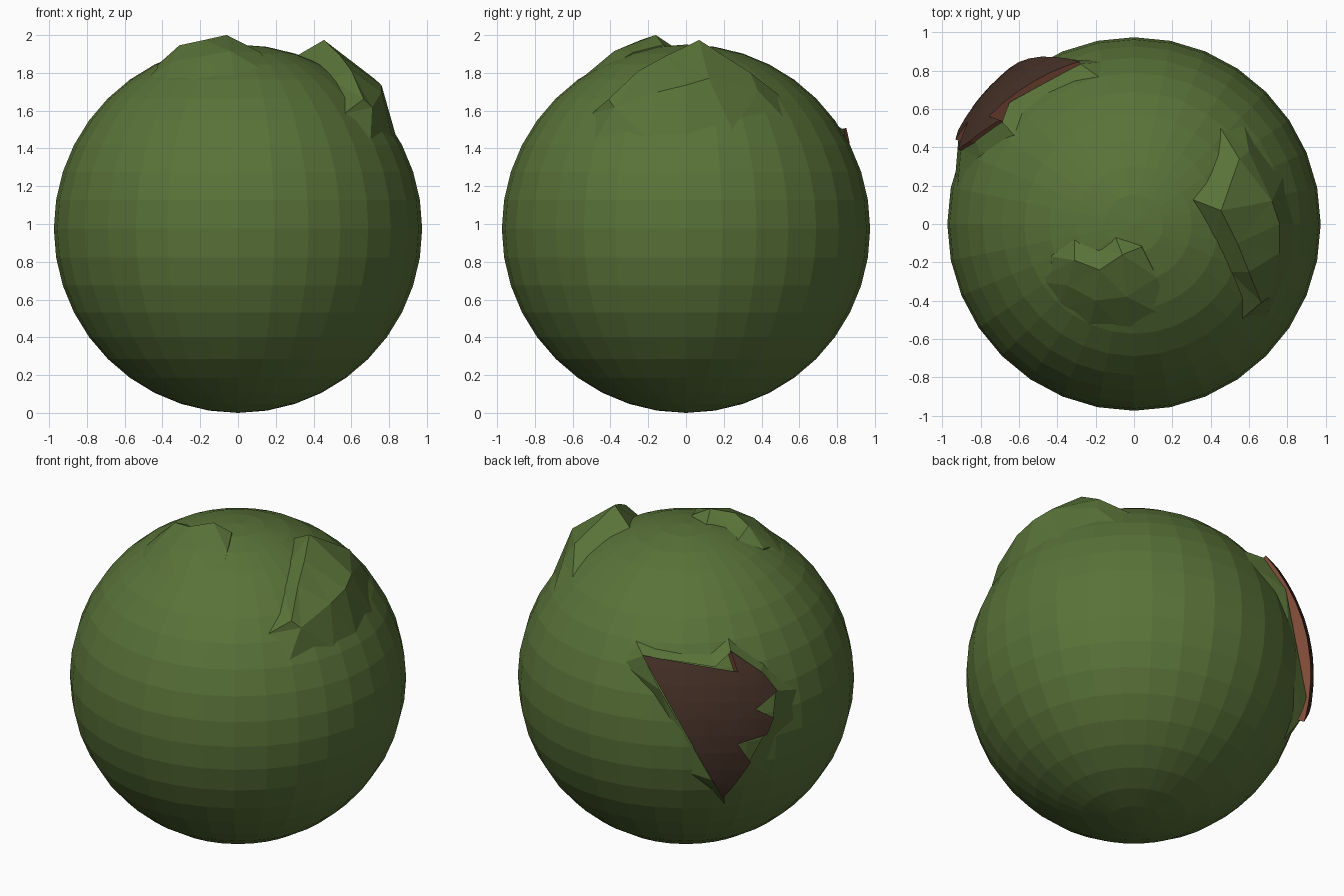
import bpy, bmesh, math
from mathutils import Vector

if "Cube" in bpy.data.objects:
    bpy.data.objects.remove(bpy.data.objects["Cube"])

C = Vector((0, 0, 0.975))
R = 0.975

def material(name, rgb):
    m = bpy.data.materials.new(name)
    m.diffuse_color = (*rgb, 1)
    m.use_nodes = True
    m.node_tree.nodes["Principled BSDF"].inputs["Base Color"].default_value = m.diffuse_color
    return m

GREEN = material("moss_green", (0.10, 0.17, 0.04))
BROWN = material("dark_brown", (0.06, 0.03, 0.02))
RUST = material("rust_edge", (0.24, 0.08, 0.045))

# Viewing frames: (right, up, out). Points are placed on a sphere of radius r.
TOP = (Vector((1, 0, 0)), Vector((0, 1, 0)), Vector((0, 0, 1)))
az, el = math.radians(35), math.radians(22)
right = Vector((-math.cos(az), -math.sin(az), 0))
out = Vector((-math.sin(az) * math.cos(el), math.cos(az) * math.cos(el), math.sin(el)))
PATCH = (right, out.cross(right), out)

def place(frame, a, b, r=0.966):
    return C + frame[0] * a + frame[1] * b + frame[2] * math.sqrt(r * r - a * a - b * b)

def finish(bm, name, mats):
    bm.normal_update()
    for f in bm.faces:
        if f.normal.dot(f.calc_center_median() - C) < -1e-4:
            f.normal_flip()
    me = bpy.data.meshes.new(name)
    bm.to_mesh(me)
    bm.free()
    ob = bpy.data.objects.new(name, me)
    bpy.context.collection.objects.link(ob)
    for m in mats:
        me.materials.append(m)
    return ob

def loft(name, frame, rows, closed=False):
    """Skin rows of points into one raised flap on the ball."""
    bm = bmesh.new()
    grid = [[bm.verts.new(place(frame, *p)) for p in row] for row in rows]
    n = len(grid[0])
    for lo, hi in zip(grid, grid[1:]):
        for i in range(n if closed else n - 1):
            j = (i + 1) % n
            bm.faces.new((lo[i], lo[j], hi[j], hi[i]))
    if not closed:
        for k in (0, -1):
            bm.faces.new([row[k] for row in grid])
    bmesh.ops.triangulate(bm, faces=bm.faces[:])
    return finish(bm, name, [GREEN])

# Main ball
bm = bmesh.new()
bmesh.ops.create_uvsphere(bm, u_segments=32, v_segments=20, radius=R)
bmesh.ops.translate(bm, verts=bm.verts[:], vec=C)
finish(bm, "ball", [GREEN])

# Large raised flap on the right: cliff foot, cliff edge, slope, slope foot
loft("side_flap", TOP, [
    [(.44, .52), (.30, .13), (.42, -.08), (.50, -.25), (.56, -.50)],
    [(.55, .34, 1.05), (.455, .07, 1.10), (.54, -.10, 1.07), (.60, -.25, 1.06), (.665, -.41, 1.04)],
    [(.60, .38, 1.02), (.72, .12, 1.08), (.76, 0, 1.075), (.76, -.15, 1.06), (.71, -.38, 1.03)],
    [(.57, .54), (.78, .25), (.84, 0), (.82, -.20), (.70, -.50)],
])

# Small jagged flap on the crown
loft("crown_flap", TOP, [
    [(-.43, -.16), (-.31, -.07), (-.18, -.13), (-.10, -.06), (.04, -.11)],
    [(-.43, -.17, .98), (-.31, -.19, 1.037), (-.18, -.24, 1.043), (-.06, -.16, 1.04), (.04, -.12, .982)],
    [(-.43, -.25, .982), (-.35, -.32, 1.005), (-.20, -.40, 1.015), (-.04, -.38, 1.015), (.12, -.28, .982)],
    [(-.50, -.30), (-.40, -.45), (-.25, -.60), (0, -.62), (.20, -.50)],
])

# Green mound that carries the back patch
foot = [(-.295, .26), (.145, .185), (.243, .277), (.45, .12), (.66, -.04),
        (.63, -.21), (.49, -.55), (.225, -.72), (.02, -.52), (-.37, .12)]
brow = [(-.25, .168), (.168, .104), (.26, .19), (.43, .064), (.52, -.04),
        (.50, -.21), (.36, -.46), (.215, -.63), (.15, -.56), (-.15, -.03)]
loft("patch_mound", PATCH, [foot, [(a, b, 1.025) for a, b in brow]], closed=True)

# Plain jagged bark patch: inset rim, curved over the ball, with side walls
outline = [(-.254, .173), (.30, .075), (.26, .197), (.45, .064), (.53, -.04),
           (.405, -.145), (.51, -.197), (.47, -.295), (.30, -.347), (.376, -.457),
           (.283, -.59), (.214, -.67), (.156, -.566)]
bm = bmesh.new()
face = bm.faces.new([bm.verts.new((a, b, 0)) for a, b in outline])
face.normal_update()
if face.normal.z < 0:
    face.normal_flip()
rim = bmesh.ops.inset_region(bm, faces=[face], thickness=0.018, use_even_offset=True)["faces"]
for f in rim:
    f.material_index = 1
for v in face.verts:
    v.co.z = -0.01
bmesh.ops.triangulate(bm, faces=bm.faces[:])
for axis in ((1, 0, 0), (0, 1, 0)):
    for i in range(-9, 8):
        bmesh.ops.bisect_plane(bm, geom=bm.verts[:] + bm.edges[:] + bm.faces[:],
                               plane_co=Vector(axis) * i * 0.1, plane_no=axis)
bmesh.ops.triangulate(bm, faces=bm.faces[:])
for v in bm.verts:
    v.co = place(PATCH, v.co.x, v.co.y, 1.052 + v.co.z)
border = [e for e in bm.edges if e.is_boundary]
walls = bmesh.ops.extrude_edge_only(bm, edges=border)["geom"]
for g in walls:
    if isinstance(g, bmesh.types.BMVert):
        g.co = C + (g.co - C).normalized() * 0.96
    elif isinstance(g, bmesh.types.BMFace):
        g.material_index = 1
bmesh.ops.recalc_face_normals(bm, faces=bm.faces[:])
finish(bm, "bark_patch", [BROWN, RUST])
